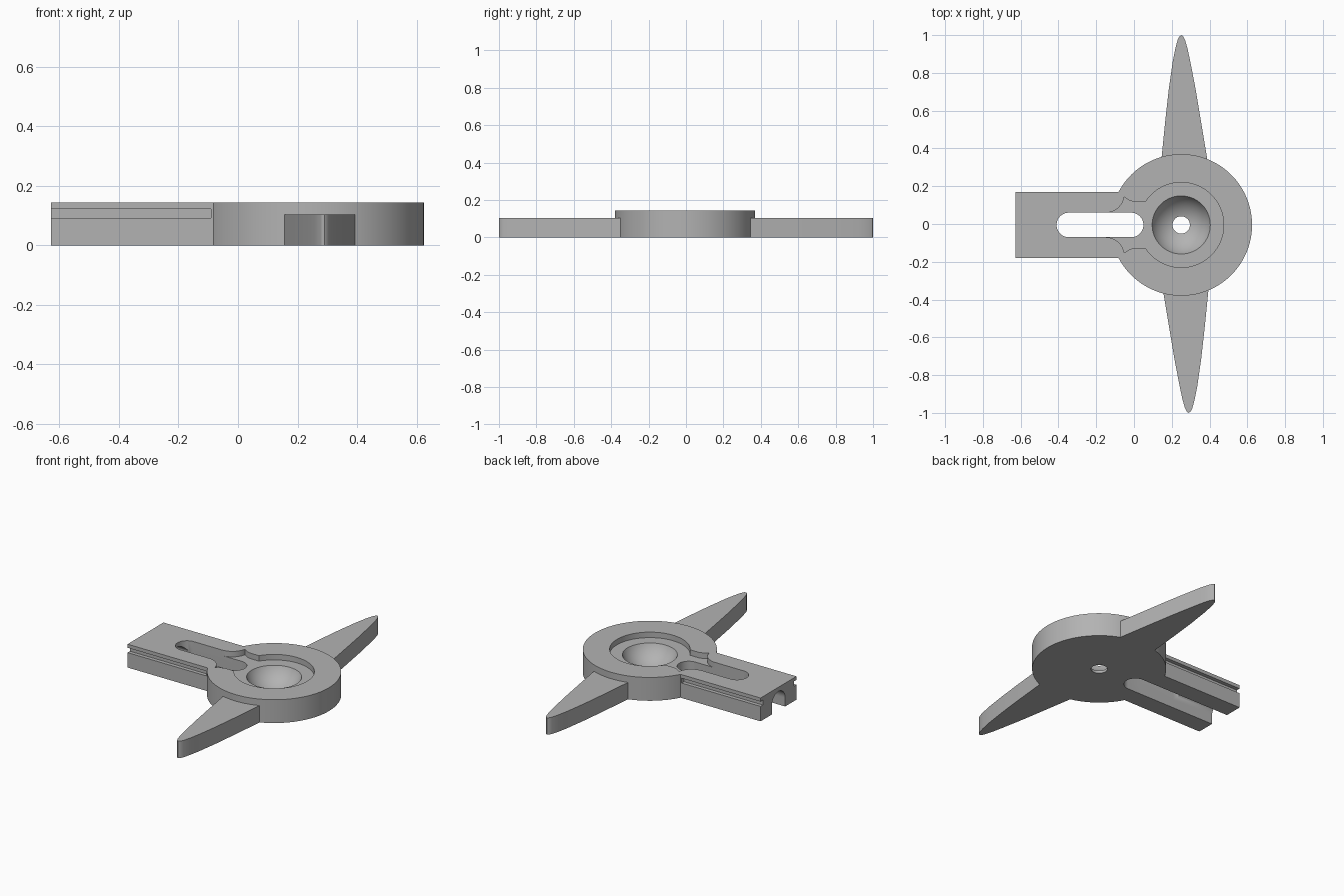
import bpy
import bmesh
from math import cos, sin, pi, asin

cube = bpy.data.objects.get("Cube")
if cube:
    bpy.data.objects.remove(cube, do_unlink=True)

grey = bpy.data.materials.new("plain grey")
grey.use_nodes = True
GREY = (0.45, 0.45, 0.45, 1)
grey.diffuse_color = GREY
grey.node_tree.nodes["Principled BSDF"].inputs["Base Color"].default_value = GREY

HUB_X, MID_Y = 0.25, -0.005
HUB_R, TOP = 0.375, 0.144
FLOOR = 0.11          # floor of the recess
SLOT_R = 0.065


def finish(name, bm):
    bmesh.ops.recalc_face_normals(bm, faces=bm.faces)
    mesh = bpy.data.meshes.new(name)
    bm.to_mesh(mesh)
    bm.free()
    obj = bpy.data.objects.new(name, mesh)
    bpy.context.collection.objects.link(obj)
    mesh.materials.append(grey)
    return obj


def prism(name, outline, low, high):
    """Extrude an xy outline from low to high."""
    bm = bmesh.new()
    face = bm.faces.new([bm.verts.new((x, y, low)) for x, y in outline])
    new = bmesh.ops.extrude_face_region(bm, geom=[face])["geom"]
    for v in new:
        if isinstance(v, bmesh.types.BMVert):
            v.co.z = high
    return finish(name, bm)


def box(name, x0, x1, y0, y1, z0, z1):
    return prism(name, [(x0, y0), (x1, y0), (x1, y1), (x0, y1)], z0, z1)


def arc(cx, cy, r, a0, a1, n):
    return [(cx + r * cos(a0 + (a1 - a0) * i / n),
             cy + r * sin(a0 + (a1 - a0) * i / n)) for i in range(n + 1)]


def disc(name, r, low, high, n=128):
    return prism(name, arc(HUB_X, MID_Y, r, 0, 2 * pi, n)[:-1], low, high)


def combine(target, other, operation):
    other.hide_render = True
    mod = target.modifiers.new(operation, 'BOOLEAN')
    mod.operation, mod.solver, mod.object = operation, 'EXACT', other
    bpy.context.view_layer.objects.active = target
    bpy.ops.object.modifier_apply(modifier=mod.name)
    bpy.data.objects.remove(other, do_unlink=True)


def smooth(obj):
    bpy.ops.object.select_all(action='DESELECT')
    obj.select_set(True)
    bpy.context.view_layer.objects.active = obj
    bpy.ops.object.shade_smooth_by_angle(angle=0.5)


# Round hub with a flat arm
body = disc("hub_and_arm", HUB_R, 0, TOP)
arm = box("arm", -0.628, 0.05, MID_Y - 0.175, MID_Y + 0.175, 0, TOP)
combine(body, arm, 'UNION')

# Long rounded slot right through the arm
slot = (arc(-0.015, MID_Y, SLOT_R, -pi / 2, pi / 2, 24)
        + arc(-0.345, MID_Y, SLOT_R, pi / 2, 3 * pi / 2, 24))
combine(body, prism("slot_cutter", slot, -0.1, 0.3), 'DIFFERENCE')

# Arched channel under the arm, open at the end
section = [(-SLOT_R, -0.1)] + arc(0, 0.053, SLOT_R, pi, 0, 24) + [(SLOT_R, -0.1)]
bm = bmesh.new()
end = bm.faces.new([bm.verts.new((-0.8, MID_Y + y, z)) for y, z in section])
new = bmesh.ops.extrude_face_region(bm, geom=[end])["geom"]
for v in new:
    if isinstance(v, bmesh.types.BMVert):
        v.co.x = -0.015
combine(body, finish("channel_cutter", bm), 'DIFFERENCE')

# Recess: a circle with a flared mouth running into the slot
R = 0.225
join = asin(0.122 / R)
flare = ([(0.0, 0.122), (-0.025, 0.13), (-0.053, 0.148)]
         + arc(-0.15, 0.165, 0.1, -0.2, -pi / 2, 10))
ring = arc(HUB_X, 0, R, -pi + join, pi - join, 96)
outline = ring + flare + [(x, -y) for x, y in reversed(flare)]
recess = prism("recess_cutter", [(x, y + MID_Y) for x, y in outline], FLOOR, 0.3)
combine(body, recess, 'DIFFERENCE')

# Round bowl with a small hole in the bottom
bm = bmesh.new()
bmesh.ops.create_uvsphere(bm, u_segments=64, v_segments=40, radius=0.168)
bmesh.ops.translate(bm, verts=bm.verts, vec=(HUB_X, MID_Y, 0.177))
combine(body, finish("bowl_cutter", bm), 'DIFFERENCE')
combine(body, disc("hole_cutter", 0.046, -0.1, 0.1, 48), 'DIFFERENCE')

# Grooves along both sides of the arm
for side in (-1, 1):
    y0, y1 = sorted((MID_Y + side * 0.152, MID_Y + side * 0.3))
    combine(body, box("groove_cutter", -0.8, -0.09, y0, y1, 0.092, 0.122), 'DIFFERENCE')
smooth(body)

# Two pointed blades, one the half-turn of the other
left_edge = [(0.13, 0.2), (0.147, 0.36), (0.167, 0.56), (0.185, 0.72), (0.205, 0.86),
             (0.219, 0.93), (0.231, 0.975), (0.241, 0.994)]
right_edge = [(0.26, 0.994), (0.27, 0.975), (0.283, 0.93), (0.298, 0.86),
              (0.325, 0.72), (0.352, 0.56), (0.385, 0.36), (0.41, 0.2)]
blade = left_edge + [(0.25, 1.0)] + right_edge
turned = [(0.54 - x, -y) for x, y in blade]
for name, shape in (("back_blade", blade), ("front_blade", turned)):
    obj = prism(name, shape, 0, 0.104)
    combine(obj, disc("hub_cutter", HUB_R - 0.003, -0.1, 0.3), 'DIFFERENCE')
    smooth(obj)
